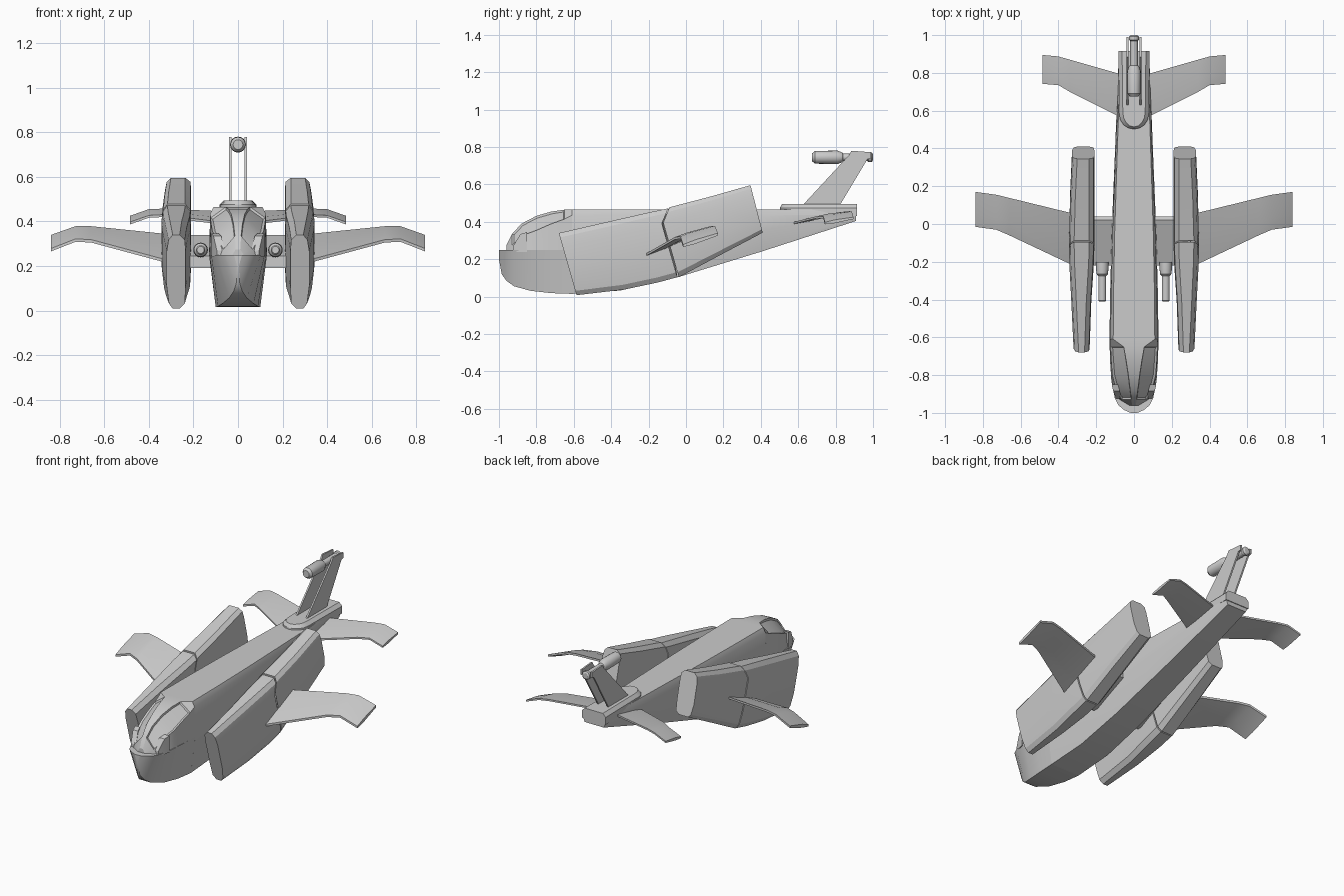
import bpy, bmesh, math
from mathutils import Vector

if "Cube" in bpy.data.objects:
    bpy.data.objects.remove(bpy.data.objects["Cube"], do_unlink=True)

GREY = (0.6, 0.6, 0.6, 1)
mat = bpy.data.materials.new("hull_grey")
mat.use_nodes = True
mat.diffuse_color = GREY
mat.node_tree.nodes["Principled BSDF"].inputs["Base Color"].default_value = GREY
SIDES = (("left", 1), ("right", -1))
parts = []


def loft(name, rings, inset_cols=(), inset_rows=()):
    """Skin equal-length closed rings, cap both ends, optionally sink panels."""
    bm = bmesh.new()
    vs = [[bm.verts.new(p) for p in ring] for ring in rings]
    n = len(rings[0])
    grid = [[bm.faces.new((a[k], a[(k + 1) % n], b[(k + 1) % n], b[k]))
             for k in range(n)] for a, b in zip(vs, vs[1:])]
    bm.faces.new(vs[0])
    bm.faces.new(vs[-1])
    bmesh.ops.recalc_face_normals(bm, faces=bm.faces)
    for c in inset_cols:
        bmesh.ops.inset_region(bm, faces=[grid[r][c] for r in inset_rows],
                               thickness=0.009, depth=-0.009)
    mesh = bpy.data.meshes.new(name)
    bm.to_mesh(mesh)
    bm.free()
    mesh.materials.append(mat)
    obj = bpy.data.objects.new(name, mesh)
    bpy.context.collection.objects.link(obj)
    parts.append(obj)
    return obj


def mirrored(y, half):
    """Symmetric ring from right-hand (x, z) points listed bottom to top."""
    return [(x, y, z) for x, z in half] + [(-x, y, z) for x, z in reversed(half)]


def lathe(name, x, z, profile, n=16):
    """Round part along y from (y, radius) pairs."""
    turn = [2 * math.pi * k / n for k in range(n)]
    loft(name, [[(x + r * math.cos(a), y, z + r * math.sin(a)) for a in turn]
                for y, r in profile])


def slab(name, x0, x1, profile):
    """Side profile of (y, z) points extruded across x."""
    loft(name, [[(x, y, z) for y, z in profile] for x in (x0, x1)])


# Fuselage: y, bottom z, bottom half width, widest half width, top half width
body = [(-0.61, 0.015, 0.1, 0.13, 0.11), (-0.35, 0.033, 0.098, 0.126, 0.108),
        (-0.04, 0.105, 0.092, 0.118, 0.102), (0.4, 0.24, 0.08, 0.1, 0.088),
        (0.91, 0.405, 0.066, 0.08, 0.072)]
loft("fuselage", [mirrored(y, [(wb, zb), (wm, zb + (0.465 - zb) * 0.52),
                               (wm * 0.96, 0.435), (wt, 0.465)])
                  for y, zb, wb, wm, wt in body])

# Nose tub: y, bottom z, bottom half width, rim half width
tub = [(-1, 0.2, 0.004, 0.018), (-0.985, 0.12, 0.008, 0.052),
       (-0.96, 0.085, 0.02, 0.082), (-0.92, 0.056, 0.04, 0.102),
       (-0.83, 0.031, 0.07, 0.12), (-0.72, 0.019, 0.09, 0.127),
       (-0.61, 0.015, 0.1, 0.13)]
loft("nose", [mirrored(y, [(wb, zb), (wr, 0.25)]) for y, zb, wb, wr in tub])

# Canopy: y, base half width, shoulder z and half width, top z and half width
dome = [(-0.96, 0.025, 0.255, 0.022, 0.275, 0.01),
        (-0.93, 0.075, 0.275, 0.066, 0.335, 0.014),
        (-0.88, 0.107, 0.325, 0.095, 0.39, 0.02),
        (-0.8, 0.12, 0.355, 0.115, 0.432, 0.03),
        (-0.72, 0.126, 0.39, 0.121, 0.455, 0.042),
        (-0.65, 0.129, 0.415, 0.124, 0.465, 0.055),
        (-0.61, 0.13, 0.435, 0.125, 0.465, 0.11)]
loft("canopy", [mirrored(y, [(b, 0.25), (sw, sz), (tw, tz)])
                for y, b, sz, sw, tz, tw in dome],
     inset_cols=(1, 3), inset_rows=range(1, 5))

# Tail deck with a rounded front
arc = [(0.078 * math.cos(a), 0.58 - 0.078 * math.sin(a))
       for a in (math.pi * k / 8 for k in range(9))]
outline = arc + [(-0.083, 0.915), (0.083, 0.915)]
loft("tail_deck", [[(x * s, y + (0.012 if y < 0.6 else 0) * (s < 1), z) for x, y in outline]
                   for s, z in ((1, 0.43), (1, 0.475), (0.76, 0.495))])

# Tail pod carried between the twin fins
lathe("tail_pod", 0, 0.745, [(0.675, 0.022), (0.69, 0.034), (0.81, 0.036), (0.835, 0.026),
                             (0.84, 0.02), (0.97, 0.02), (0.975, 0.026), (0.993, 0.026),
                             (1, 0.016)])


def wing(name, s, stations, thick):
    """Stations are x, leading y, leading z, trailing y, trailing z."""
    rings = []
    for x, ly, lz, ty, tz in stations:
        lead, trail = Vector((s * x, ly, lz)), Vector((s * x, ty, tz))
        up = Vector((0, 0, thick / 2))
        rings.append([lead - up * 0.6, lead + up * 0.6, lead.lerp(trail, 0.35) + up,
                      trail + up * 0.6, trail - up * 0.6, lead.lerp(trail, 0.35) - up])
    loft(name, rings)


MAIN = [(0.3, -0.23, 0.215, 0.05, 0.335), (0.66, -0.06, 0.312, 0.138, 0.372),
        (0.73, -0.03, 0.315, 0.155, 0.372), (0.84, -0.015, 0.272, 0.17, 0.333)]
REAR = [(0.06, 0.56, 0.39, 0.79, 0.44), (0.34, 0.7, 0.425, 0.87, 0.452),
        (0.4, 0.735, 0.422, 0.887, 0.45), (0.485, 0.742, 0.392, 0.895, 0.42)]

# Engine nacelle slices: top y, z; bottom y, z; inner x, outer x; seam bend
FORE = [(-0.68, 0.34, -0.585, 0.008, 0.235, 0.32, 0),
        (-0.42, 0.4, -0.33, 0.038, 0.226, 0.332, 0.01),
        (-0.2, 0.45, -0.15, 0.076, 0.213, 0.342, 0.03),
        (-0.095, 0.472, -0.046, 0.104, 0.21, 0.344, 0.045)]
AFT = [(-0.088, 0.478, -0.038, 0.104, 0.21, 0.344, 0.045),
       (0.13, 0.535, 0.19, 0.226, 0.21, 0.338, 0.01),
       (0.345, 0.596, 0.41, 0.342, 0.21, 0.328, 0)]


def nacelle(name, s, slices):
    rings = []
    for ty, tz, by, bz, xi, xo, bend in slices:
        def at(x, t):
            pull = bend * max(0, 1 - abs(t - 0.22) / 0.22) if t < 0.22 else bend * (1 - t) / 0.78
            return (s * x, ty + (by - ty) * t - pull, tz + (bz - tz) * t)
        c = 0.027
        rings.append([at(xi + c, 0), at(xo - c, 0), at(xo - 0.008, 0.07), at(xo, 0.22),
                      at(xo, 0.7), at(xo - 0.01, 0.93), at(xo - c, 1), at(xi + c, 1),
                      at(xi + 0.004, 0.93), at(xi, 0.7), at(xi, 0.22), at(xi + 0.004, 0.07)])
    loft(name, rings)


for side, s in SIDES:
    wing(side + "_wing", s, MAIN, 0.022)
    wing(side + "_tailplane", s, REAR, 0.018)
    nacelle(side + "_nacelle_front", s, FORE)
    nacelle(side + "_nacelle_rear", s, AFT)
    # Pylon joining fuselage and nacelle
    slab(side + "_pylon", s * 0.08, s * 0.25,
         [(-0.22, 0.19), (-0.22, 0.245), (0.02, 0.34), (0.04, 0.335), (0.04, 0.29), (-0.19, 0.19)])
    # Forward gun
    lathe(side + "_gun", s * 0.168, 0.272,
          [(-0.41, 0.016), (-0.405, 0.021), (-0.275, 0.021), (-0.265, 0.03),
           (-0.235, 0.033), (-0.2, 0.033)])
    # Swept tail fin
    slab(side + "_tail_fin", s * 0.03, s * 0.04,
         [(0.62, 0.485), (0.87, 0.755), (0.885, 0.78), (0.99, 0.772), (0.99, 0.74),
          (0.97, 0.735), (0.82, 0.485)])
    # Block at the front corner of the canopy
    loft(side + "_canopy_block", [[(s * x, y, z) for x, z in ((a, 0.24), (b, 0.24), (b, h), (a, h))]
                                  for y, a, b, h in ((-0.925, 0.06, 0.095, 0.27),
                                                     (-0.885, 0.075, 0.11, 0.335),
                                                     (-0.85, 0.085, 0.118, 0.345))])

# Smooth gentle bends, keep real edges crisp
bpy.ops.object.select_all(action='DESELECT')
for obj in parts:
    obj.select_set(True)
bpy.context.view_layer.objects.active = parts[0]
bpy.ops.object.shade_smooth_by_angle(angle=math.radians(25))
